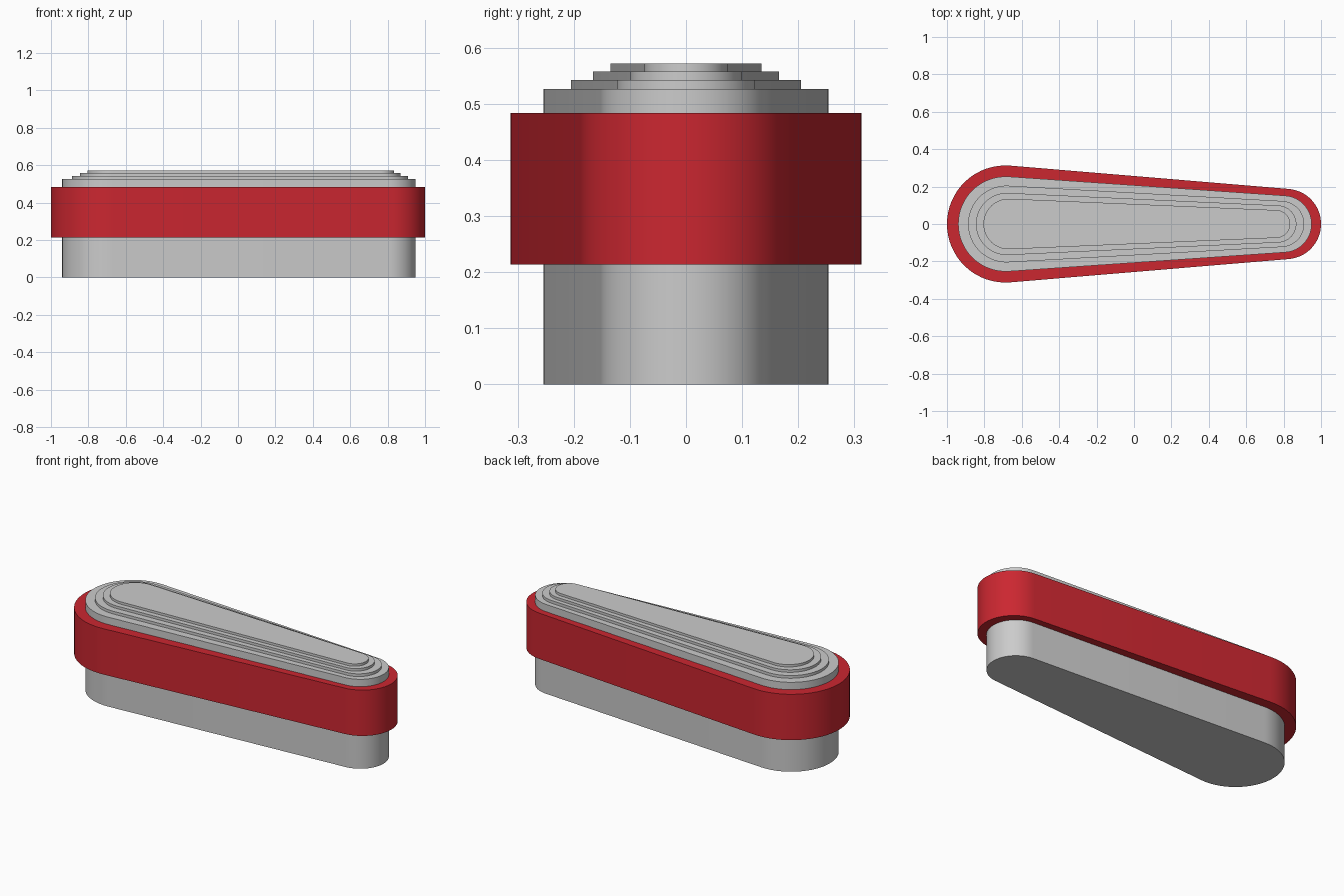
import bpy, bmesh, math

if "Cube" in bpy.data.objects:
    bpy.data.objects.remove(bpy.data.objects["Cube"])

SEG = 32  # segments per rounded end


def outline(left, right, r_big, r_small):
    """Two different circles joined by their common tangents."""
    cl, cr = left + r_big, right - r_small
    a = math.acos((r_big - r_small) / (cr - cl))  # tangent angle
    pts = []
    for i in range(SEG + 1):
        t = -a + 2 * a * i / SEG
        pts.append((cr + r_small * math.cos(t), r_small * math.sin(t)))
    for i in range(SEG + 1):
        t = a + (2 * math.pi - 2 * a) * i / SEG
        pts.append((cl + r_big * math.cos(t), r_big * math.sin(t)))
    return pts


def extrude_part(name, shape, z0, z1, hole=None, colour=None):
    """Vertical prism of the outline, optionally with a matching hole."""
    bm = bmesh.new()

    def ring(pts, z):
        return [bm.verts.new((x, y, z)) for x, y in pts]

    def bridge(a, b):
        n = len(a)
        for i in range(n):
            j = (i + 1) % n
            bm.faces.new((a[i], a[j], b[j], b[i]))

    lo, hi = ring(shape, z0), ring(shape, z1)
    bridge(lo, hi)
    if hole:
        hlo, hhi = ring(hole, z0), ring(hole, z1)
        bridge(hi, hhi)
        bridge(hhi, hlo)
        bridge(hlo, lo)
    else:
        bm.faces.new(hi)
        bm.faces.new(lo[::-1])
    bmesh.ops.recalc_face_normals(bm, faces=bm.faces)
    me = bpy.data.meshes.new(name)
    bm.to_mesh(me)
    bm.free()
    ob = bpy.data.objects.new(name, me)
    bpy.context.collection.objects.link(ob)
    if colour:
        mat = bpy.data.materials.new(name + "_paint")
        mat.diffuse_color = colour
        mat.use_nodes = True
        mat.node_tree.nodes["Principled BSDF"].inputs["Base Color"].default_value = mat.diffuse_color
        me.materials.append(mat)
    bpy.ops.object.select_all(action='DESELECT')
    ob.select_set(True)
    bpy.context.view_layer.objects.active = ob
    bpy.ops.object.shade_smooth_by_angle(angle=math.radians(30))
    return ob


# Grey core running through the band
core = outline(-0.94, 0.95, 0.254, 0.152)
extrude_part("core_body", core, 0.0, 0.527)

# Red band around the core
extrude_part("red_band", outline(-1.0, 1.0, 0.313, 0.188), 0.214, 0.484,
             hole=core, colour=(0.6, 0.02, 0.03, 1))

# Stepped top plates
steps = [
    ("lower_step", (-0.887, 0.91, 0.205, 0.123), 0.527, 0.543),
    ("middle_step", (-0.845, 0.868, 0.166, 0.099), 0.543, 0.558),
    ("top_step", (-0.805, 0.835, 0.135, 0.074), 0.558, 0.572),
]
for name, dims, z0, z1 in steps:
    extrude_part(name, outline(*dims), z0, z1)
